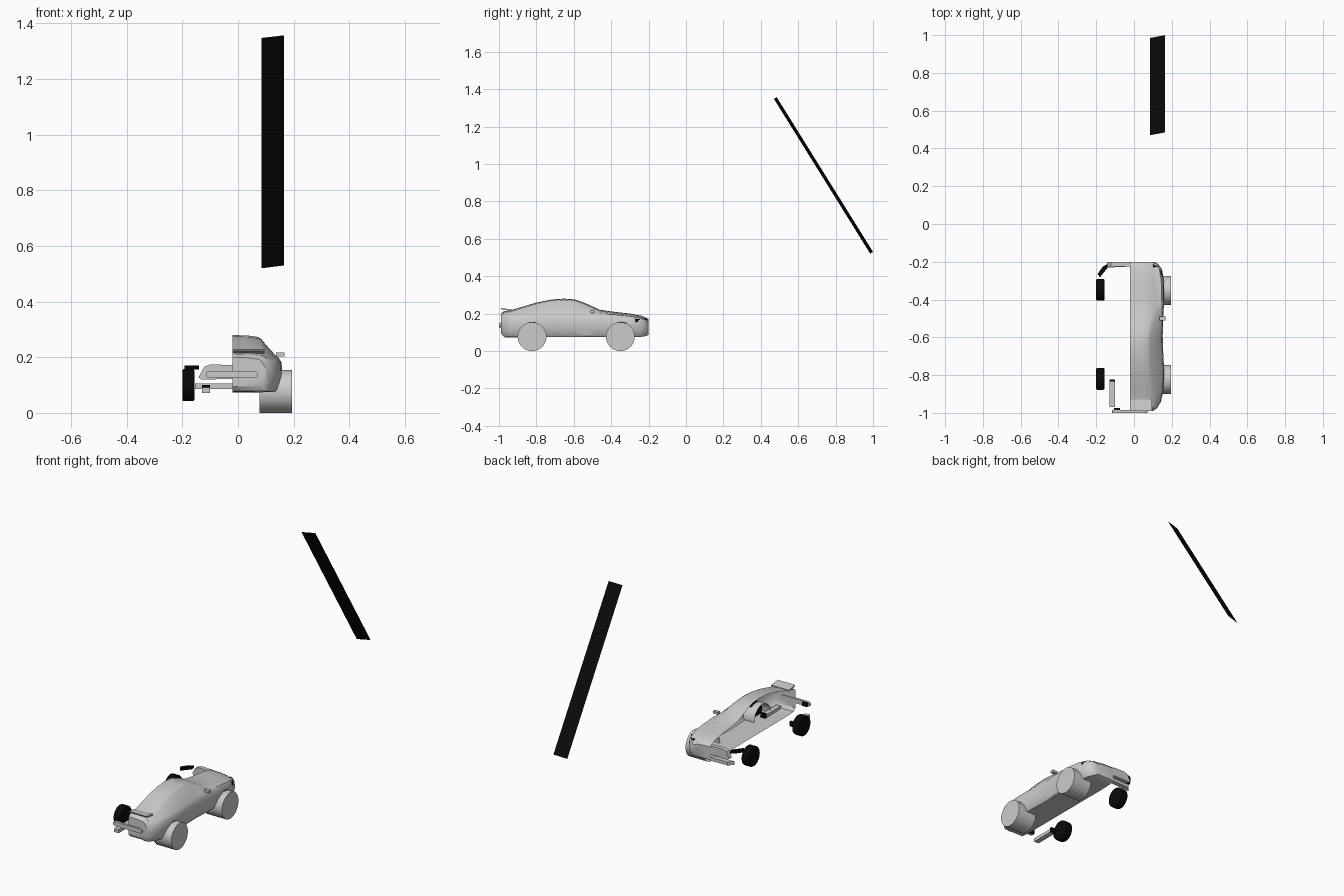
import bpy, bmesh, math
from mathutils import Vector, Matrix

if "Cube" in bpy.data.objects:
    bpy.data.objects.remove(bpy.data.objects["Cube"])

AXIS = -0.02  # centre line of the car, where the shell is cut open
black = bpy.data.materials.new("black")
black.diffuse_color = (0.003, 0.003, 0.003, 1)
black.use_nodes = True
black.node_tree.nodes["Principled BSDF"].inputs["Base Color"].default_value = black.diffuse_color


def finish(name, bm, mat=None, smooth=None):
    bmesh.ops.recalc_face_normals(bm, faces=bm.faces)
    me = bpy.data.meshes.new(name)
    bm.to_mesh(me)
    bm.free()
    ob = bpy.data.objects.new(name, me)
    bpy.context.collection.objects.link(ob)
    if mat:
        me.materials.append(mat)
    if smooth:
        bpy.ops.object.select_all(action='DESELECT')
        ob.select_set(True)
        bpy.context.view_layer.objects.active = ob
        bpy.ops.object.shade_smooth_by_angle(angle=math.radians(smooth))
    return ob


def prism(name, pts, axis_vec, mat=None):
    """Extrude a 3D polygon along a vector."""
    bm = bmesh.new()
    f = bm.faces.new([bm.verts.new(p) for p in pts])
    r = bmesh.ops.extrude_face_region(bm, geom=[f])
    bmesh.ops.translate(bm, vec=axis_vec, verts=[v for v in r['geom'] if isinstance(v, bmesh.types.BMVert)])
    return finish(name, bm, mat)


def box(name, lo, hi, mat=None):
    (x0, y0, z0), (x1, y1, z1) = lo, hi
    return prism(name, [(x0, y0, z0), (x1, y0, z0), (x1, y1, z0), (x0, y1, z0)], (0, 0, z1 - z0), mat)


def mir(x):
    return 2 * AXIS - x


def cylinder(name, x0, x1, y, z, r, mat=None, open_inner=False, bevel=0):
    bm = bmesh.new()
    bmesh.ops.create_cone(bm, cap_ends=True, segments=40, radius1=r, radius2=r, depth=x1 - x0,
                          matrix=Matrix.Translation(((x0 + x1) / 2, y, z)) @ Matrix.Rotation(math.pi / 2, 4, 'Y'))
    caps = [f for f in bm.faces if len(f.verts) > 4]
    if bevel:
        rim = list({e for f in caps for e in f.edges})
        bmesh.ops.bevel(bm, geom=rim, offset=bevel, segments=2, profile=0.5, affect='EDGES')
    if open_inner:
        bmesh.ops.delete(bm, geom=[min(caps, key=lambda f: f.calc_center_median().x)], context='FACES')
    return finish(name, bm, mat, 35)


# Half body shell: y, top z, roof half-edge x, shoulder z, widest x, bottom z
stations = [
    (-0.990, 0.200, 0.085, 0.180, 0.100, 0.095),
    (-0.975, 0.212, 0.100, 0.185, 0.122, 0.078),
    (-0.940, 0.217, 0.104, 0.190, 0.143, 0.075),
    (-0.880, 0.235, 0.100, 0.195, 0.156, 0.074),
    (-0.800, 0.259, 0.092, 0.198, 0.160, 0.074),
    (-0.720, 0.275, 0.086, 0.198, 0.157, 0.074),
    (-0.650, 0.280, 0.083, 0.198, 0.153, 0.074),
    (-0.590, 0.275, 0.084, 0.199, 0.152, 0.074),
    (-0.530, 0.252, 0.094, 0.200, 0.154, 0.074),
    (-0.460, 0.220, 0.112, 0.200, 0.157, 0.074),
    (-0.380, 0.209, 0.118, 0.194, 0.160, 0.074),
    (-0.300, 0.200, 0.114, 0.186, 0.158, 0.074),
    (-0.240, 0.189, 0.106, 0.175, 0.148, 0.076),
    (-0.212, 0.178, 0.095, 0.165, 0.128, 0.080),
    (-0.200, 0.165, 0.085, 0.152, 0.108, 0.088),
]
bm = bmesh.new()
rows = []
for y, top, rx, sh, w, bot in stations:
    mid = (sh + bot) / 2
    sec = [(AXIS, top), (AXIS + (rx - AXIS) * 0.55, top - 0.002), (rx - 0.012, top - 0.007),
           (rx, top - 0.014), (w - 0.014, sh), (w - 0.004, sh - 0.015), (w, mid + 0.008),
           (w - 0.004, mid - 0.02), (w - 0.012, bot + 0.008), (w - 0.02, bot), (AXIS, bot)]
    rows.append([bm.verts.new((x, y, z)) for x, z in sec])
for a, b in zip(rows, rows[1:]):
    for i in range(len(a) - 1):
        bm.faces.new((a[i], a[i + 1], b[i + 1], b[i]))
bm.faces.new(rows[0])
bm.faces.new(rows[-1])
finish("body_shell", bm, None, 32)

# Rear spoiler lip
prism("spoiler", [(AXIS, -0.93, 0.213), (AXIS, -0.985, 0.222), (AXIS, -0.99, 0.230), (AXIS, -0.93, 0.222)],
      (0.115, 0, 0))

# Door mirror
box("door_mirror", (0.136, -0.51, 0.203), (0.168, -0.49, 0.217))

# Wheels: black tyres on both sides, grey drums covering the right ones
for label, y in (("front", -0.348), ("rear", -0.82)):
    cylinder(label + "_tyre_left", -0.2, -0.157, y, 0.1, 0.0575, black, bevel=0.005)
    cylinder(label + "_tyre_right", mir(-0.157), mir(-0.2), y, 0.1, 0.0575, black, bevel=0.005)
    cylinder(label + "_wheel_drum", 0.077, 0.195, y - 0.003, 0.077, 0.077, open_inner=True)

# Front bumper and lip on the open left side
prism("front_bumper", [(-0.142, -0.225, 0.128), (-0.122, -0.225, 0.165), (-0.10, -0.225, 0.174),
                       (AXIS, -0.225, 0.172), (AXIS, -0.225, 0.122), (-0.13, -0.225, 0.12)], (0, 0.025, 0))
prism("front_lip", [(-0.155, -0.232, 0.085), (-0.13, -0.202, 0.085), (AXIS, -0.2, 0.085),
                    (AXIS, -0.225, 0.085), (-0.12, -0.23, 0.085)], (0, 0, 0.02))

# Rear panel with rounded ends
rear = []
for cx, start in ((0.059, -90), (-0.103, 90)):
    for k in range(7):
        a = math.radians(start + k * 30)
        rear.append((cx + 0.013 * math.cos(a), -1.0, 0.138 + 0.013 * math.sin(a)))
prism("rear_panel", rear, (0, 0.014, 0))
box("rear_lamp", (-0.105, -0.985, 0.127), (-0.075, -0.975, 0.15), black)

# Headlights, exhaust boxes and their black ends, both sides
for side, f in (("left", lambda x: x), ("right", mir)):
    prism("headlight_" + side, [(f(-0.193), -0.265, 0.156), (f(-0.18), -0.282, 0.156), (f(-0.14), -0.232, 0.156),
                                (f(-0.14), -0.212, 0.156), (f(-0.165), -0.225, 0.156)], (0, 0, 0.015), black)
    box("exhaust_" + side, (f(-0.13), -0.97, 0.072), (f(-0.1), -0.835, 0.092))
    box("exhaust_end_" + side, (f(-0.13), -0.835, 0.072), (f(-0.1), -0.823, 0.1), black)

# Detached slanted black plank (a single flat sheet)
bm = bmesh.new()
bm.faces.new([bm.verts.new(p) for p in ((0.085, 0.47, 1.348), (0.165, 0.485, 1.357),
                                        (0.165, 1.0, 0.53), (0.085, 0.985, 0.52))])
finish("plank", bm, black)
